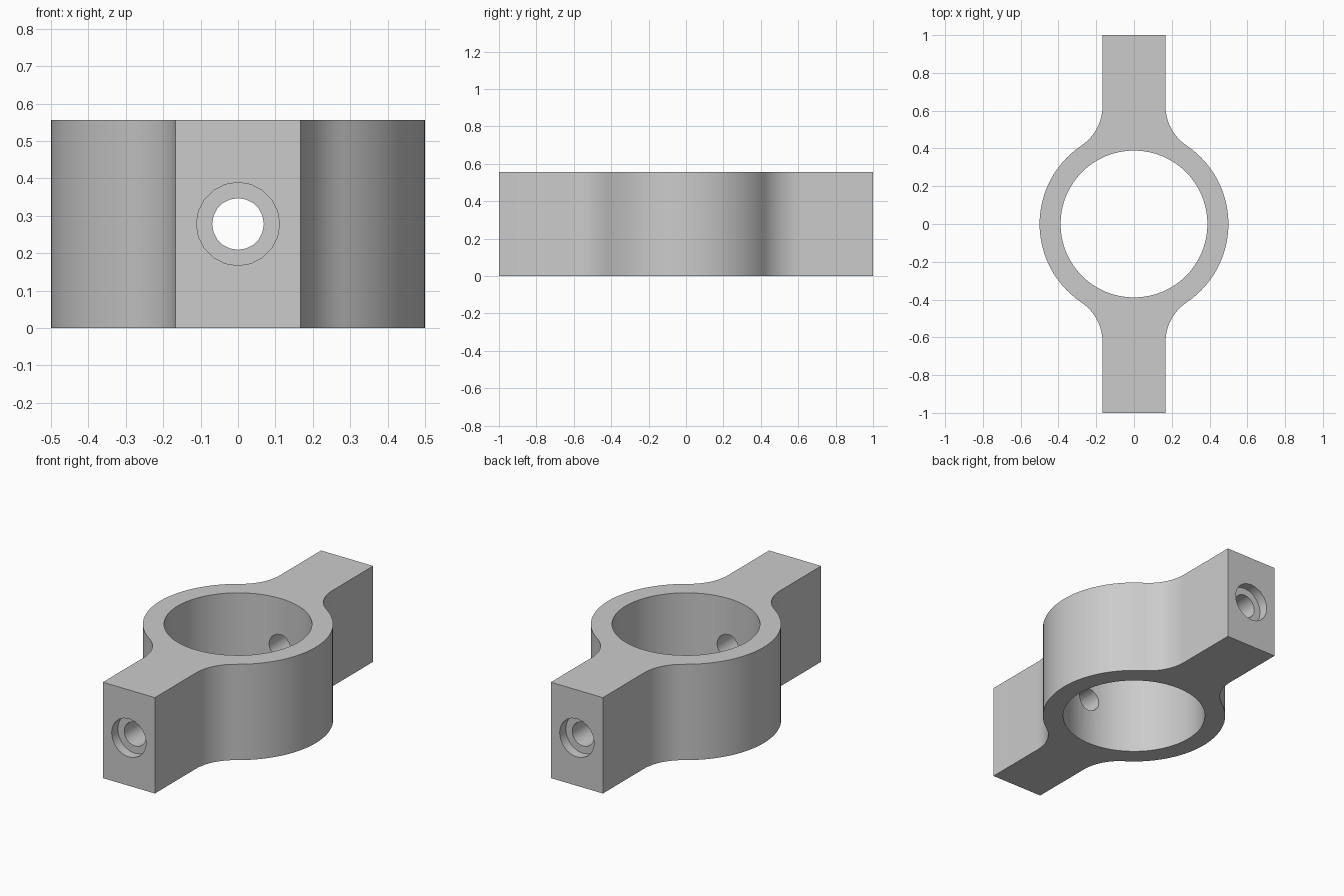
import bpy
import bmesh
from math import atan2, cos, sin, pi, radians, sqrt

cube = bpy.data.objects.get("Cube")
if cube:
    bpy.data.objects.remove(cube, do_unlink=True)

HEIGHT = 0.556
RING_R, BORE_R = 0.5, 0.389
ARM_HALF, ARM_END = 0.167, 1.0
FILLET_R = 0.25
HOLE_R, RECESS_R, RECESS_DEPTH = 0.069, 0.111, 0.056

grey = bpy.data.materials.new("plain grey")
grey.use_nodes = True
colour = (0.6, 0.6, 0.6, 1)
grey.diffuse_color = colour
grey.node_tree.nodes["Principled BSDF"].inputs["Base Color"].default_value = colour


def arc(cx, cy, r, start, end, steps):
    angles = [start + (end - start) * i / steps for i in range(steps + 1)]
    return [(cx + r * cos(a), cy + r * sin(a)) for a in angles]


def cutter(name, radius, depth, location, sides, along_y=False):
    bpy.ops.mesh.primitive_cylinder_add(
        vertices=sides, radius=radius, depth=depth, location=location,
        rotation=(pi / 2 if along_y else 0, 0, 0))
    obj = bpy.context.object
    obj.name = name
    obj.hide_render = True
    obj.data.materials.append(grey)
    return obj


# Quarter outline: ring arc, concave fillet, straight arm
fx = ARM_HALF + FILLET_R
fy = sqrt((RING_R + FILLET_R) ** 2 - fx ** 2)
join = atan2(fy, fx)
quarter = arc(0, 0, RING_R, 0, join, 14)
quarter += arc(fx, fy, FILLET_R, join + pi, pi, 10)[1:]
quarter.append((ARM_HALF, ARM_END))

# Mirror the quarter into a closed outline
half = quarter + [(-x, y) for x, y in reversed(quarter)]
outline = half + [(x, -y) for x, y in reversed(half[1:-1])]

# Clamp body
bm = bmesh.new()
base = bm.faces.new([bm.verts.new((x, y, 0)) for x, y in outline])
top = bmesh.ops.extrude_face_region(bm, geom=[base])["geom"]
bmesh.ops.translate(bm, vec=(0, 0, HEIGHT),
                    verts=[v for v in top if isinstance(v, bmesh.types.BMVert)])
bmesh.ops.remove_doubles(bm, verts=bm.verts, dist=0.0001)
bmesh.ops.recalc_face_normals(bm, faces=bm.faces)
mesh = bpy.data.meshes.new("clamp_body")
bm.to_mesh(mesh)
bm.free()
mesh.materials.append(grey)
body = bpy.data.objects.new("clamp_body", mesh)
bpy.context.collection.objects.link(body)

# Ring bore, screw hole and a recess at each arm end
mid = HEIGHT / 2
cutters = [
    cutter("ring_bore", BORE_R, HEIGHT * 2, (0, 0, mid), 64),
    cutter("screw_hole", HOLE_R, 3, (0, 0, mid), 20, True),
]
for side, name in ((-1, "front_recess"), (1, "back_recess")):
    cutters.append(cutter(name, RECESS_R, RECESS_DEPTH * 2,
                          (0, side * ARM_END, mid), 20, True))

bpy.ops.object.select_all(action="DESELECT")
body.select_set(True)
bpy.context.view_layer.objects.active = body
for tool in cutters:
    mod = body.modifiers.new(tool.name, "BOOLEAN")
    mod.operation = "DIFFERENCE"
    mod.solver = "EXACT"
    mod.object = tool
    bpy.ops.object.modifier_apply(modifier=mod.name)
    bpy.data.objects.remove(tool, do_unlink=True)

bpy.ops.object.shade_smooth_by_angle(angle=radians(30))
